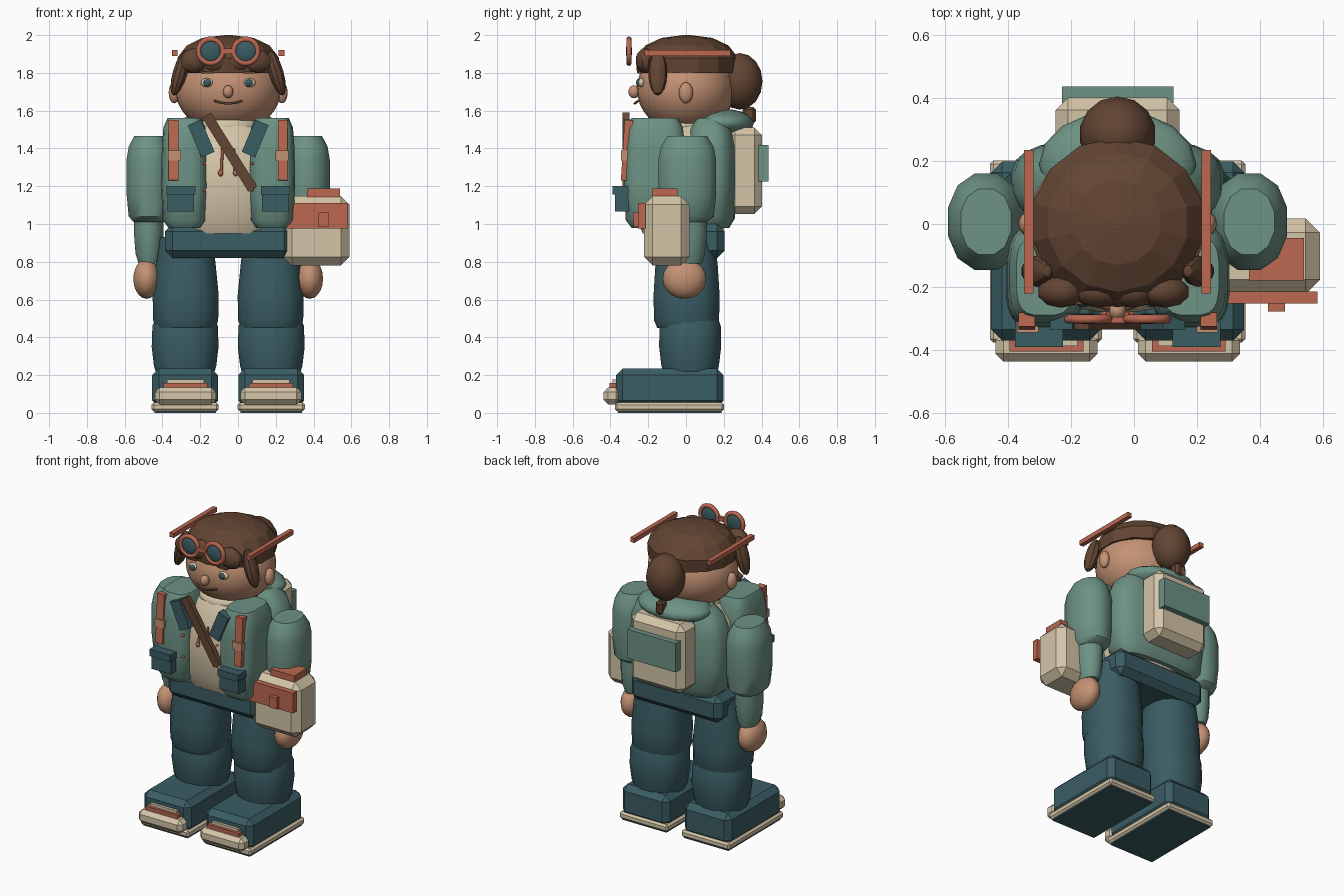
import bpy, bmesh, math
from mathutils import Matrix, Vector, Euler

if "Cube" in bpy.data.objects:
    bpy.data.objects.remove(bpy.data.objects["Cube"])

C = -0.052  # body centre line


def material(name, r, g, b):
    m = bpy.data.materials.new(name)
    lin = [((c / 255 + 0.055) / 1.055) ** 2.4 for c in (r, g, b)]
    m.diffuse_color = (*lin, 1)
    m.use_nodes = True
    m.node_tree.nodes["Principled BSDF"].inputs["Base Color"].default_value = m.diffuse_color
    return m


SAGE = material("sage green", 109, 146, 132)
TEAL = material("dark teal", 58, 93, 100)
CREAM = material("cream", 212, 197, 168)
RUST = material("rust orange", 188, 104, 80)
BROWN = material("hair brown", 98, 69, 51)
SKIN = material("skin", 196, 146, 116)


def finish(name, bm, mat, loc=(0, 0, 0), rot=(0, 0, 0), smooth=None):
    bmesh.ops.recalc_face_normals(bm, faces=bm.faces)
    me = bpy.data.meshes.new(name)
    bm.to_mesh(me)
    bm.free()
    me.materials.append(mat)
    ob = bpy.data.objects.new(name, me)
    ob.location, ob.rotation_euler = loc, rot
    bpy.context.collection.objects.link(ob)
    if smooth:
        bpy.ops.object.select_all(action='DESELECT')
        ob.select_set(True)
        bpy.context.view_layer.objects.active = ob
        bpy.ops.object.shade_smooth_by_angle(angle=math.radians(smooth))
    return ob


def box(name, mat, x, y, z, bevel=0.0, rot=(0, 0, 0)):
    """Box from (min, max) ranges, optionally chamfered."""
    bm = bmesh.new()
    bmesh.ops.create_cube(bm, size=1)
    bmesh.ops.scale(bm, vec=(x[1] - x[0], y[1] - y[0], z[1] - z[0]), verts=bm.verts)
    if bevel:
        bmesh.ops.bevel(bm, geom=bm.edges[:], offset=bevel, segments=1, affect='EDGES')
    return finish(name, bm, mat, (sum(x) / 2, sum(y) / 2, sum(z) / 2), rot)


def ball(name, mat, loc, r, rot=(0, 0, 0), seg=20, rings=12, smooth=60):
    bm = bmesh.new()
    bmesh.ops.create_uvsphere(bm, u_segments=seg, v_segments=rings, radius=1)
    bmesh.ops.scale(bm, vec=r, verts=bm.verts)
    return finish(name, bm, mat, loc, rot, smooth)


def loft(name, mat, x, y, sections, n=16, power=2.0, smooth=40):
    """Stacked rounded sections (z, rx, ry) with capped ends."""
    bm = bmesh.new()
    rings = []
    for z, rx, ry in sections:
        ring = []
        for i in range(n):
            a = 2 * math.pi * (i + 0.5) / n
            c, s = math.cos(a), math.sin(a)
            ring.append(bm.verts.new((math.copysign(abs(c) ** (2 / power), c) * rx,
                                      math.copysign(abs(s) ** (2 / power), s) * ry, z)))
        rings.append(ring)
    for lo, hi in zip(rings, rings[1:]):
        for i in range(n):
            j = (i + 1) % n
            bm.faces.new((lo[i], lo[j], hi[j], hi[i]))
    bm.faces.new(rings[0][::-1])
    bm.faces.new(rings[-1])
    return finish(name, bm, mat, (x, y, 0), smooth=smooth)


def torus(name, mat, loc, R, r, rot=(0, 0, 0), n=24, m=8):
    bm = bmesh.new()
    g = [[bm.verts.new(((R + r * math.cos(b)) * math.cos(a), (R + r * math.cos(b)) * math.sin(a), r * math.sin(b)))
          for b in (2 * math.pi * k / m for k in range(m))] for a in (2 * math.pi * k / n for k in range(n))]
    for i in range(n):
        for k in range(m):
            i2, k2 = (i + 1) % n, (k + 1) % m
            bm.faces.new((g[i][k], g[i2][k], g[i2][k2], g[i][k2]))
    return finish(name, bm, mat, loc, rot, 60)


def tube(name, mat, pts, r):
    cu = bpy.data.curves.new(name, 'CURVE')
    cu.dimensions, cu.bevel_depth, cu.bevel_resolution, cu.use_fill_caps = '3D', r, 1, True
    sp = cu.splines.new('POLY')
    sp.points.add(len(pts) - 1)
    for p, q in zip(sp.points, pts):
        p.co = (*q, 1)
    cu.materials.append(mat)
    bpy.context.collection.objects.link(bpy.data.objects.new(name, cu))


# head and face
ball("head", SKIN, (C, 0, 1.715), (0.28, 0.26, 0.235), seg=28, rings=18)
ball("nose", SKIN, (C, -0.275, 1.70), (0.027, 0.03, 0.034))
tube("mouth", BROWN, [(C + 0.073 * t, -0.272 + 0.02 * t * t, 1.638 + 0.014 * t * t)
                      for t in (-1, -0.66, -0.33, 0, 0.33, 0.66, 1)], 0.006)

# hair cap, bun and fringe
loft("hair_cap", BROWN, C, 0.005,
     [(1.80, 0.272, 0.265), (1.88, 0.276, 0.27), (1.945, 0.225, 0.22), (1.985, 0.14, 0.135), (2.0, 0.02, 0.02)],
     n=14, smooth=None)
ball("hair_bun", BROWN, (C, 0.285, 1.755), (0.122, 0.12, 0.15), seg=14, rings=8, smooth=30)
box("hair_tail", BROWN, (C - 0.025, C + 0.025), (0.3, 0.37), (1.53, 1.62), 0.015)
for dx, rx in ((-0.18, 0.075), (-0.06, 0.085), (0.045, 0.085), (0.15, 0.08)):
    ball("fringe_lock", BROWN, (C + dx, -0.215, 1.865), (rx, 0.052, 0.066),
         (0, dx * 1.5, 0), seg=10, rings=7, smooth=30)

# goggles
GZ = 1.915
box("goggle_bridge", RUST, (C - 0.035, C + 0.035), (-0.315, -0.295), (GZ - 0.014, GZ + 0.014))

for s in (-1, 1):
    def at(off):
        return C + s * off

    def span(off, half):
        return (C + s * off - half, C + s * off + half)

    ball("ear", SKIN, (at(0.285), 0, 1.695), (0.03, 0.037, 0.056))
    ball("eye_white", CREAM, (at(0.112), -0.236, 1.748), (0.033, 0.018, 0.024))
    ball("iris", TEAL, (at(0.11), -0.252, 1.748), (0.02, 0.012, 0.02))
    box("eyebrow", BROWN, span(0.112, 0.033), (-0.255, -0.235), (1.797, 1.807))
    ball("side_lock", BROWN, (at(0.255), -0.15, 1.80), (0.04, 0.05, 0.125),
         (0, -s * 0.28, 0), seg=10, rings=8, smooth=30)
    torus("goggle_ring", RUST, (at(0.093), -0.302, GZ), 0.064, 0.014, (math.pi / 2, 0, 0))
    ball("goggle_lens", TEAL, (at(0.093), -0.302, GZ), (0.056, 0.016, 0.056))
    box("goggle_strap", RUST, span(0.282, 0.015), (-0.22, 0.235), (1.89, 1.92))

    # arms
    loft("upper_arm", SAGE, at(0.418), 0.007,
         [(1.01, 0.085, 0.105), (1.04, 0.112, 0.145), (1.16, 0.124, 0.158), (1.34, 0.124, 0.158),
          (1.41, 0.112, 0.143), (1.465, 0.082, 0.108)], n=12, power=2.2)
    loft("forearm", SAGE, at(0.42), 0.01,
         [(0.79, 0.055, 0.075), (0.84, 0.072, 0.09), (0.94, 0.08, 0.1), (1.03, 0.08, 0.1)], n=14)
    ball("hand", SKIN, (at(0.432), -0.008, 0.71), (0.072, 0.116, 0.106), seg=14, rings=10)

    # legs
    loft("upper_leg", TEAL, at(0.225), 0.003,
         [(0.45, 0.16, 0.158), (0.49, 0.175, 0.175), (0.62, 0.178, 0.178),
          (0.78, 0.162, 0.168), (0.93, 0.145, 0.15)], n=16, power=2.3)
    loft("lower_leg", TEAL, at(0.228), 0.022,
         [(0.19, 0.15, 0.14), (0.25, 0.168, 0.155), (0.35, 0.18, 0.167),
          (0.46, 0.176, 0.165), (0.52, 0.15, 0.145)], n=16, power=2.3)

    # shoes
    box("shoe", TEAL, span(0.228, 0.174), (-0.37, 0.198), (0.03, 0.235), 0.035)
    box("shoe_sole", CREAM, span(0.228, 0.178), (-0.377, 0.202), (0.008, 0.055), 0.012)
    box("sole_tread", TEAL, span(0.228, 0.163), (-0.36, 0.187), (0, 0.03))
    box("toe_cap", CREAM, span(0.226, 0.162), (-0.437, -0.345), (0.045, 0.135), 0.025)
    box("toe_strap", RUST, span(0.226, 0.117), (-0.405, -0.35), (0.13, 0.158))
    box("shoe_tongue", CREAM, span(0.226, 0.098), (-0.388, -0.335), (0.14, 0.176))

    # vest fronts with trim
    loft("vest_front", SAGE, at(0.232), -0.165,
         [(0.98, 0.085, 0.125), (1.02, 0.115, 0.155), (1.2, 0.124, 0.165), (1.4, 0.12, 0.162),
          (1.51, 0.112, 0.15), (1.56, 0.09, 0.125)], n=20, power=3.5)
    box("vest_pocket", TEAL, span(0.25, 0.07), (-0.375, -0.3), (1.065, 1.165))
    box("vest_pocket_flap", TEAL, span(0.25, 0.076), (-0.39, -0.3), (1.155, 1.2))
    box("vest_strap", RUST, span(0.289, 0.026), (-0.335, -0.29), (1.23, 1.55), rot=(-0.06, 0, 0))
    box("strap_buckle", SKIN, span(0.285, 0.034), (-0.345, -0.3), (1.337, 1.388))
    box("lapel", TEAL, span(0.143, 0.038), (-0.335, -0.285), (1.36, 1.545), rot=(0, s * 0.4, 0))
    for z in (1.32, 1.18):
        ball("button", RUST, (at(0.125), -0.325, z), (0.009, 0.012, 0.009), seg=8, rings=6)

    # hood cords
    tube("hood_cord", RUST, [(at(0.03), -0.285, 1.40), (at(0.036), -0.29, 1.275)], 0.007)
    ball("cord_end", RUST, (at(0.04), -0.29, 1.27), (0.014, 0.014, 0.018), seg=8, rings=6)

# torso, collar, hood and hips
loft("shirt", CREAM, C, -0.02,
     [(0.95, 0.24, 0.21), (1.05, 0.28, 0.255), (1.25, 0.29, 0.262), (1.42, 0.27, 0.24), (1.52, 0.18, 0.18)],
     n=24, power=2.5)
loft("neck", CREAM, C, 0, [(1.45, 0.15, 0.15), (1.57, 0.13, 0.13)], n=20)
torus("collar", CREAM, (C, -0.02, 1.515), 0.14, 0.045)
loft("vest_back", SAGE, C, 0.13,
     [(0.98, 0.27, 0.10), (1.03, 0.32, 0.13), (1.2, 0.34, 0.14), (1.4, 0.33, 0.138),
      (1.5, 0.29, 0.12), (1.56, 0.22, 0.09)], n=24, power=3)
ball("hood", SAGE, (C, 0.19, 1.535), (0.25, 0.17, 0.075), seg=16, rings=10)
box("hips", TEAL, (C - 0.335, C + 0.335), (-0.215, 0.205), (0.82, 1.0), 0.04)

# sash across the chest
box("chest_sash", BROWN, (C - 0.222, C + 0.238), (-0.335, -0.3), (1.353, 1.407), rot=(0, math.radians(58), 0))

# shoulder bag on the right hand side
box("side_bag", CREAM, (0.24, 0.59), (-0.222, 0.018), (0.78, 1.147), 0.045)
box("side_bag_flap", RUST, (0.25, 0.582), (-0.253, -0.215), (0.977, 1.11))
box("side_bag_clasp", RUST, (0.425, 0.48), (-0.278, -0.25), (0.985, 1.06))
box("side_bag_top", RUST, (0.365, 0.54), (-0.18, -0.045), (1.14, 1.187))

# backpack
box("backpack", CREAM, (C - 0.197, C + 0.197), (0.22, 0.402), (1.053, 1.51), 0.04)
box("backpack_pocket", SAGE, (C - 0.177, C + 0.177), (0.385, 0.437), (1.225, 1.418))
